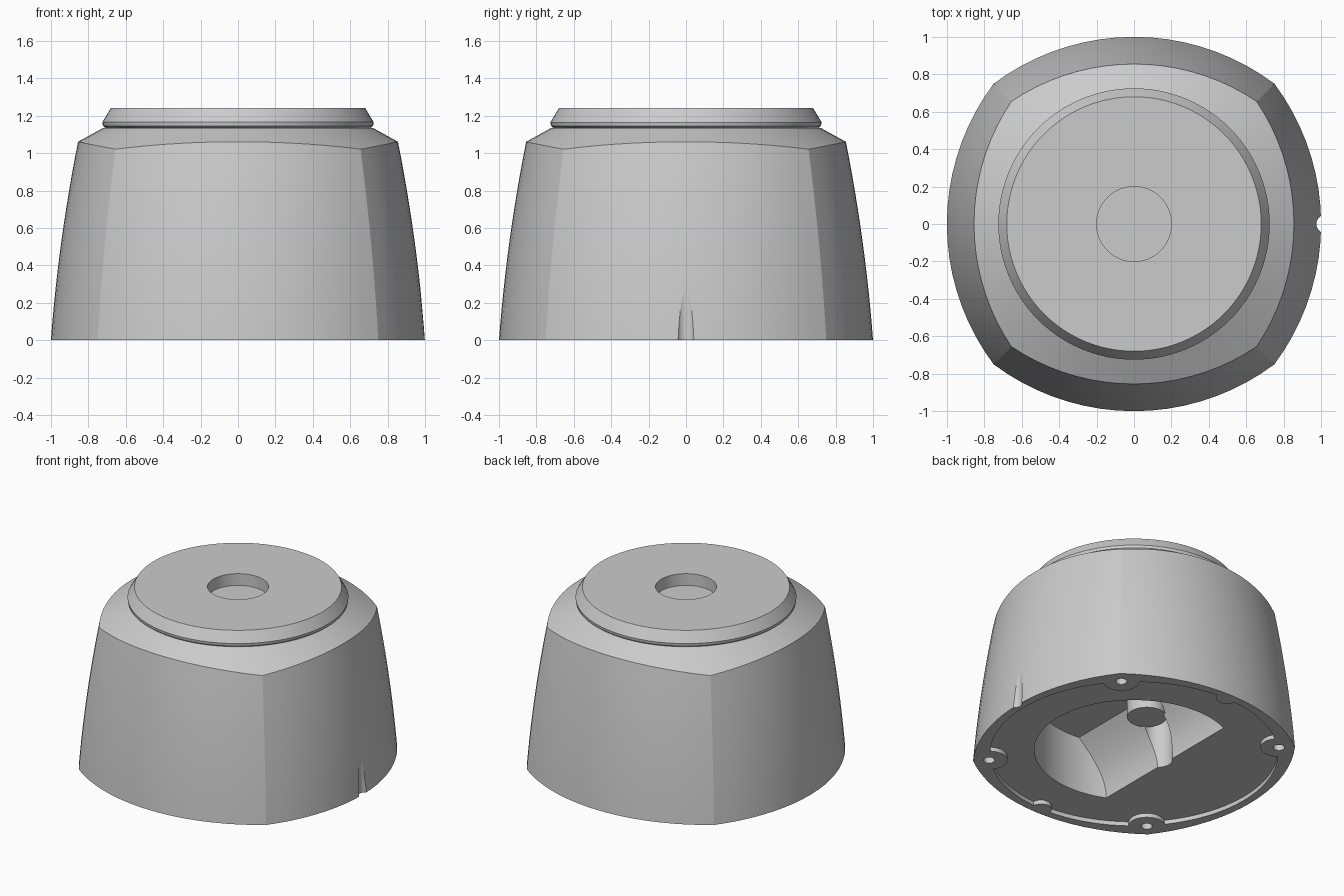
import bpy, bmesh, math
from mathutils import Vector

old = bpy.data.objects.get("Cube")
if old:
    bpy.data.objects.remove(old, do_unlink=True)

grey = bpy.data.materials.new("light_grey")
grey.use_nodes = True
grey.diffuse_color = (0.6, 0.6, 0.6, 1)
grey.node_tree.nodes["Principled BSDF"].inputs["Base Color"].default_value = (0.6, 0.6, 0.6, 1)


def finish(name, bm):
    bmesh.ops.recalc_face_normals(bm, faces=bm.faces)
    mesh = bpy.data.meshes.new(name)
    bm.to_mesh(mesh)
    bm.free()
    mesh.materials.append(grey)
    ob = bpy.data.objects.new(name, mesh)
    bpy.context.collection.objects.link(ob)
    return ob


def activate(ob):
    bpy.ops.object.select_all(action='DESELECT')
    ob.select_set(True)
    bpy.context.view_layer.objects.active = ob


def smooth(ob):
    activate(ob)
    bpy.ops.object.shade_smooth_by_angle(angle=math.radians(10))


def boolean(ob, tool, operation='DIFFERENCE'):
    """Apply a boolean and discard the tool."""
    activate(ob)
    mod = ob.modifiers.new("cut", 'BOOLEAN')
    mod.object, mod.operation, mod.solver = tool, operation, 'EXACT'
    bpy.ops.object.modifier_apply(modifier=mod.name)
    bpy.data.objects.remove(tool, do_unlink=True)


def prism(name, outline, direction):
    """Extrude a closed outline along a direction."""
    bm = bmesh.new()
    face = bm.faces.new([bm.verts.new(p) for p in outline])
    ext = bmesh.ops.extrude_face_region(bm, geom=[face])
    verts = [v for v in ext["geom"] if isinstance(v, bmesh.types.BMVert)]
    bmesh.ops.translate(bm, verts=verts, vec=Vector(direction))
    if not face.is_valid or len(face.edges[0].link_faces) < 2:
        bm.faces.new([v for v in bm.verts if v not in verts])
    return finish(name, bm)


def cylinder(name, x, y, r, z0, z1, n=48):
    ring = [(x + r * math.cos(i * math.tau / n), y + r * math.sin(i * math.tau / n), z0)
            for i in range(n)]
    return prism(name, ring, (0, 0, z1 - z0))


def lathe(name, profile, n=96):
    bm = bmesh.new()
    verts = [bm.verts.new((r, 0, z)) for r, z in profile]
    edges = [bm.edges.new(pair) for pair in zip(verts, verts[1:])]
    bmesh.ops.spin(bm, geom=verts + edges, axis=(0, 0, 1), cent=(0, 0, 0),
                   angle=math.tau, steps=n)
    bmesh.ops.remove_doubles(bm, verts=bm.verts, dist=1e-4)
    return finish(name, bm)


# Body: four bowed, tapering sides trimmed by a conical shoulder
SIDE_STEPS, ROWS = 18, 12


def wall_point(side, s, z):
    u = z / 1.06
    mid = 1 - 0.08 * u - 0.065 * u * u
    corner = 0.75 - 0.06 * u - 0.04 * u * u
    sag = mid - corner
    radius = (corner ** 2 + sag ** 2) / (2 * sag)
    a = s * math.asin(corner / radius)
    x, y = mid - radius + radius * math.cos(a), radius * math.sin(a)
    c, d = [(1, 0), (0, 1), (-1, 0), (0, -1)][side]
    return Vector((x * c - y * d, x * d + y * c, z))


bm = bmesh.new()
columns = []
for side in range(4):
    for i in range(SIDE_STEPS):
        s = 2 * i / SIDE_STEPS - 1
        top = 1.06
        for _ in range(8):
            top = 1.135 - (wall_point(side, s, top).length_squared - top ** 2) ** 0.5 * 0.555 + 0.4
        pts = [wall_point(side, s, top * j / ROWS) for j in range(ROWS + 1)]
        rim = pts[-1].xy.normalized() * 0.72
        pts.append(Vector((rim.x, rim.y, 1.135)))
        columns.append([bm.verts.new(p) for p in pts])
for a, b in zip(columns, columns[1:] + columns[:1]):
    for j in range(ROWS + 1):
        bm.faces.new((a[j], b[j], b[j + 1], a[j + 1]))
bm.faces.new([c[0] for c in columns])
bm.faces.new([c[-1] for c in columns])
body = finish("body", bm)

# Shallow underside recess, leaving screw lobes and two small tabs
corners = [(x, y) for x in (-0.675, 0.675) for y in (-0.675, 0.675)]
recess = cylinder("recess_cutter", 0, 0, 0.945, -0.1, 0.03, 96)
for x, y in corners:
    boolean(recess, cylinder("lobe", x, y, 0.12, -0.2, 0.2))
for y in (-0.95, 0.95):
    boolean(recess, cylinder("tab", 0, y, 0.07, -0.2, 0.2))
boolean(body, recess)

# Inner cavity: a round pocket with one curved sloping side
steps = 14
slope = [(-0.265 + 0.19 * (i / steps) ** 2, 0.03 + 0.41 * i / steps) for i in range(steps + 1)]
outline = [(-0.265, -0.1)] + slope + [(0.8, 0.44), (0.8, -0.1)]
cavity = prism("cavity_cutter", [(x, -0.8, z) for x, z in outline], (0, 1.6, 0))
boolean(cavity, cylinder("round", 0, 0, 0.655, -0.2, 0.6, 96), 'INTERSECT')
boolean(body, cavity)
boolean(body, cylinder("pocket", -0.2, 0, 0.1, -0.1, 0.4))

# Screw holes and the cable notch
for x, y in corners:
    boolean(body, cylinder("screw_hole", x, y, 0.037, -0.1, 0.2))
boolean(body, cylinder("notch", 1.025, 0, 0.05, -0.1, 0.5))
smooth(body)

# Round boss inside the cavity
smooth(cylinder("cavity_boss", -0.11, 0, 0.13, 0.32, 0.46))

# Bevelled top disc with a central well
smooth(lathe("top_disc", [(0, 1.155), (0.2, 1.155), (0.2, 1.24), (0.68, 1.24),
                          (0.725, 1.165), (0.722, 1.145), (0.705, 1.132), (0, 1.132)]))
